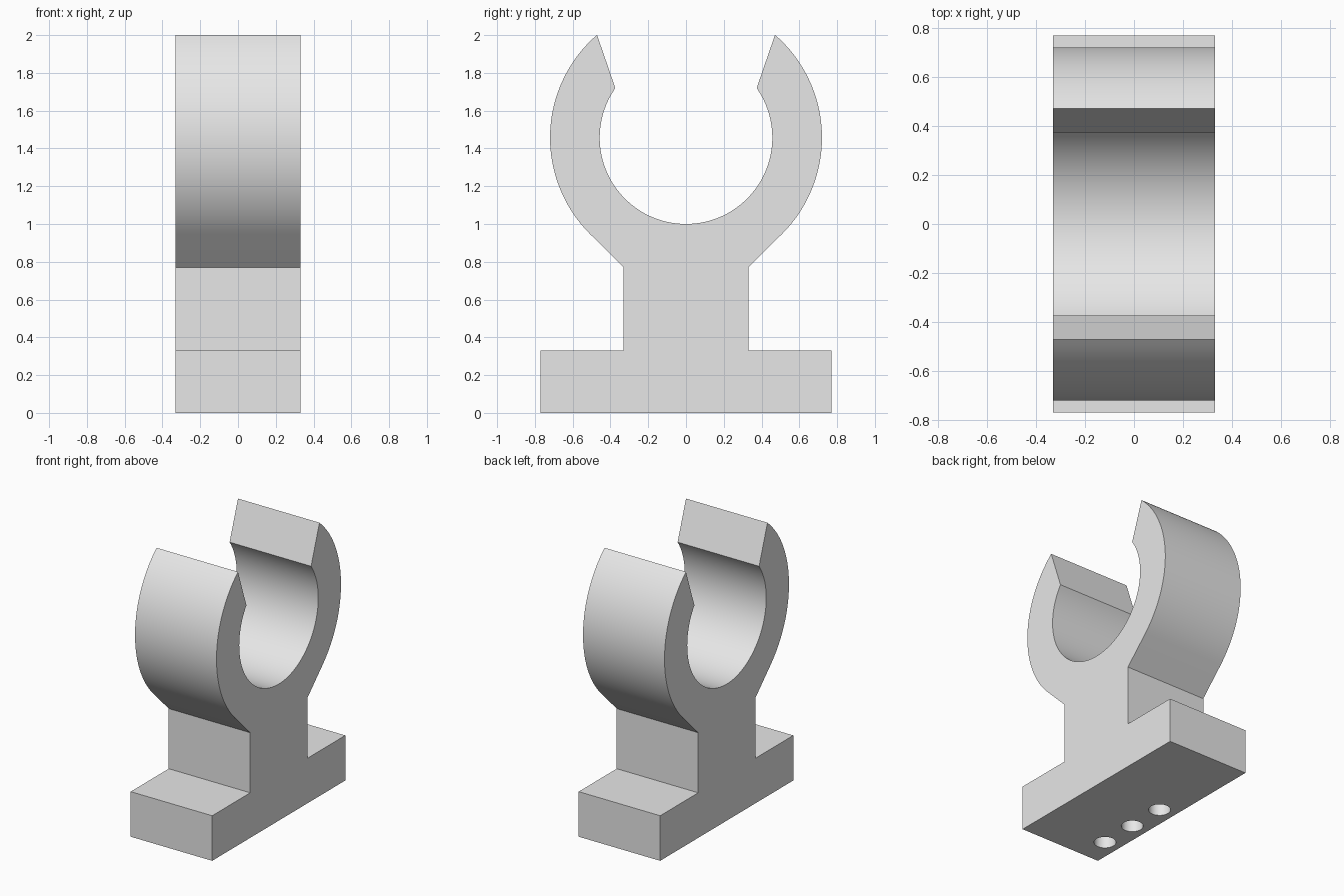
import bpy
import bmesh
from math import radians, cos, sin, atan2

cube = bpy.data.objects.get("Cube")
if cube:
    bpy.data.objects.remove(cube, do_unlink=True)

HALF_WIDTH = 0.33
RING_Z = 1.457
OUTER_R = 0.72
INNER_R = 0.457

grey = bpy.data.materials.new("light grey")
grey.use_nodes = True
grey.diffuse_color = (0.8, 0.8, 0.8, 1)
grey.node_tree.nodes["Principled BSDF"].inputs["Base Color"].default_value = (0.8, 0.8, 0.8, 1)


def arc(radius, start, end, steps):
    """Points in the y-z plane on a circle about the ring centre."""
    angles = [start + (end - start) * i / steps for i in range(steps + 1)]
    return [(radius * cos(a), RING_Z + radius * sin(a)) for a in angles]


# Half profile: foot, neck, tangent flare, outer arc, slanted tip, inner arc
outer_tip = atan2(2.0 - RING_Z, 0.47)
inner_tip = atan2(1.72 - RING_Z, 0.375)
half = [(0.77, 0), (0.77, 0.33), (0.33, 0.33), (0.33, 0.77)]
half += arc(OUTER_R, radians(-45), outer_tip, 32)
half += arc(INNER_R, inner_tip, radians(-90), 40)

# Mirror the half across y = 0, sharing the lowest point of the bore
profile = half + [(-y, z) for y, z in reversed(half[:-1])]

# Extrude the profile across the width
bm = bmesh.new()
face = bm.faces.new([bm.verts.new((-HALF_WIDTH, y, z)) for y, z in profile])
result = bmesh.ops.extrude_face_region(bm, geom=[face])
moved = [v for v in result["geom"] if isinstance(v, bmesh.types.BMVert)]
bmesh.ops.translate(bm, verts=moved, vec=(2 * HALF_WIDTH, 0, 0))
bmesh.ops.recalc_face_normals(bm, faces=bm.faces)
mesh = bpy.data.meshes.new("clip_bracket")
bm.to_mesh(mesh)
bm.free()
mesh.materials.append(grey)
bracket = bpy.data.objects.new("clip_bracket", mesh)
bpy.context.collection.objects.link(bracket)

# Three blind holes in the underside
for y in (-0.55, -0.265, 0.02):
    bpy.ops.mesh.primitive_cylinder_add(vertices=40, radius=0.074, depth=0.44,
                                        location=(-0.207, y, 0))
    cutter = bpy.context.object
    cutter.name = "hole_cutter"
    cutter.hide_render = True
    cutter.data.materials.append(grey)
    cut = bracket.modifiers.new("hole", "BOOLEAN")
    cut.operation = "DIFFERENCE"
    cut.object = cutter
    bpy.ops.object.select_all(action="DESELECT")
    bracket.select_set(True)
    bpy.context.view_layer.objects.active = bracket
    bpy.ops.object.modifier_apply(modifier=cut.name)
    bpy.data.objects.remove(cutter, do_unlink=True)

# Smooth curved walls, sharp edges
bpy.ops.object.shade_smooth_by_angle(angle=radians(30))
